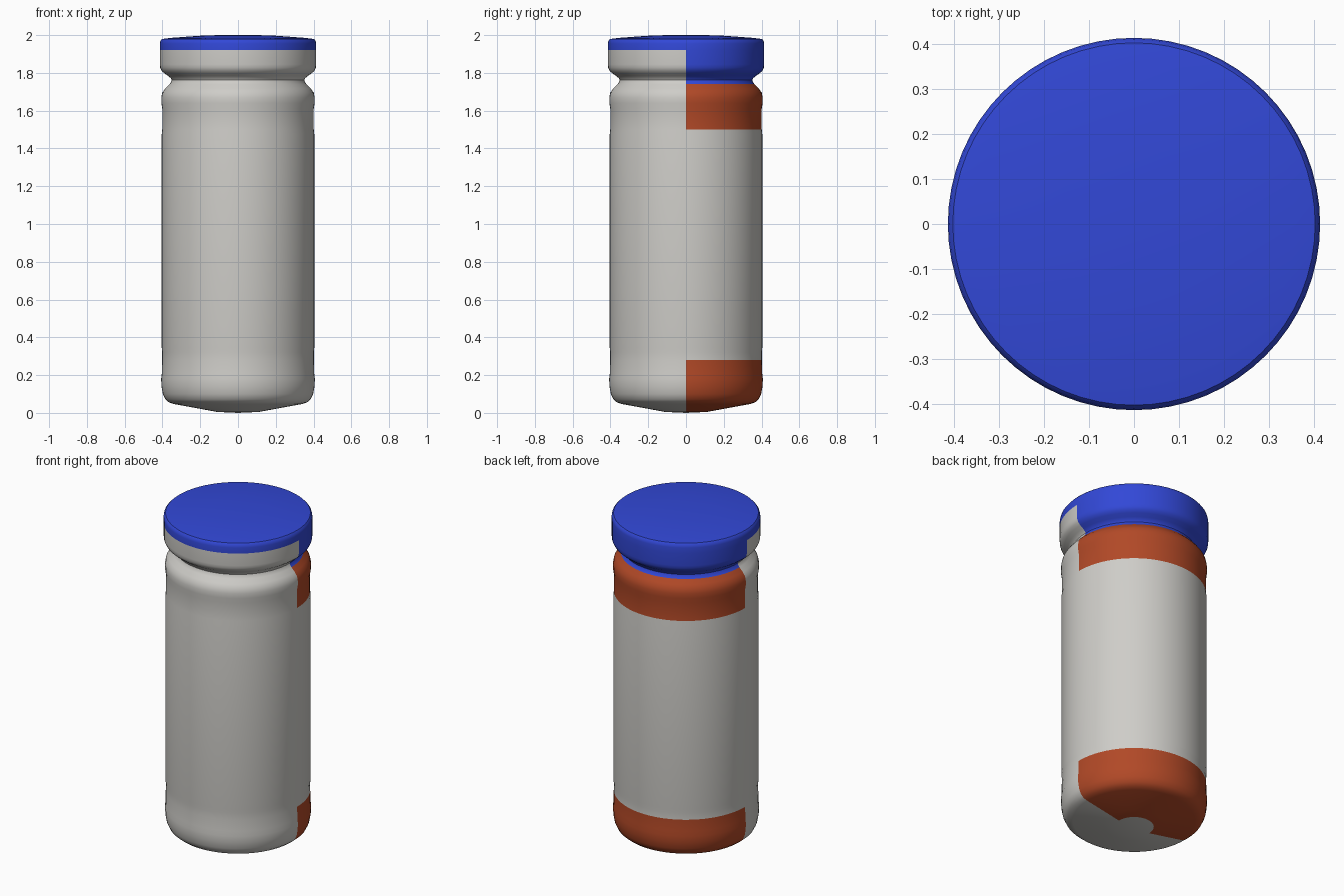
import bpy
import bmesh
from math import cos, sin, pi, radians

SEGMENTS = 64

cube = bpy.data.objects.get("Cube")
if cube:
    bpy.data.objects.remove(cube, do_unlink=True)


def make_material(name, rgb):
    mat = bpy.data.materials.new(name)
    mat.use_nodes = True
    colour = (*rgb, 1.0)
    mat.diffuse_color = colour
    mat.node_tree.nodes["Principled BSDF"].inputs["Base Color"].default_value = colour
    return mat


MATERIALS = [
    make_material("pale grey", (0.62, 0.61, 0.58)),
    make_material("rust orange", (0.44, 0.066, 0.02)),
    make_material("royal blue", (0.032, 0.065, 0.68)),
]
GREY, ORANGE, BLUE = range(3)


def lathe(name, profile, colour_rule):
    """Revolve (radius, height) points, bottom to top, and colour the faces by rule."""
    bm = bmesh.new()
    angles = [2 * pi * k / SEGMENTS for k in range(SEGMENTS)]
    rings = [[bm.verts.new((r * cos(a), r * sin(a), z)) for a in angles]
             for r, z in profile]
    for low, high in zip(rings, rings[1:]):
        for k in range(SEGMENTS):
            n = (k + 1) % SEGMENTS
            face = bm.faces.new((low[k], low[n], high[n], high[k]))
            centre = face.calc_center_median()
            face.material_index = colour_rule(centre.y > 0, centre.z)
    # Weld the poles
    bmesh.ops.remove_doubles(bm, verts=bm.verts, dist=0.0001)

    mesh = bpy.data.meshes.new(name)
    bm.to_mesh(mesh)
    bm.free()
    for mat in MATERIALS:
        mesh.materials.append(mat)
    obj = bpy.data.objects.new(name, mesh)
    bpy.context.collection.objects.link(obj)
    bpy.ops.object.select_all(action="DESELECT")
    obj.select_set(True)
    bpy.context.view_layer.objects.active = obj
    bpy.ops.object.shade_smooth_by_angle(angle=radians(35))
    return obj


# Jar body: orange bands at the back of the base and shoulder, blue neck at the back
def body_colour(is_back, z):
    if not is_back or z < 0.006:
        return GREY
    if z > 1.74:
        return BLUE
    return ORANGE if z < 0.28 or z > 1.5 else GREY


lathe("jar_body", [
    (0, 0), (0.11, 0.005), (0.17, 0.016), (0.34, 0.047), (0.365, 0.055),
    (0.385, 0.072), (0.398, 0.1), (0.405, 0.14), (0.407, 0.18), (0.403, 0.21),
    (0.402, 0.28), (0.401, 0.32), (0.404, 0.345), (0.404, 1.475),
    (0.401, 1.5), (0.401, 1.61), (0.406, 1.64), (0.406, 1.67),
    (0.401, 1.695), (0.386, 1.717), (0.363, 1.74), (0.354, 1.752), (0.351, 1.762),
], body_colour)


# Lid: blue all over except the front of the skirt
def lid_colour(is_back, z):
    return BLUE if is_back or z > 1.92 else GREY


lathe("lid", [
    (0.351, 1.762), (0.356, 1.772), (0.37, 1.784), (0.39, 1.798), (0.405, 1.812),
    (0.412, 1.828), (0.414, 1.845), (0.414, 1.92), (0.414, 1.955),
    (0.411, 1.97), (0.403, 1.979), (0.36, 1.985), (0.17, 1.999), (0, 2.0),
], lid_colour)
